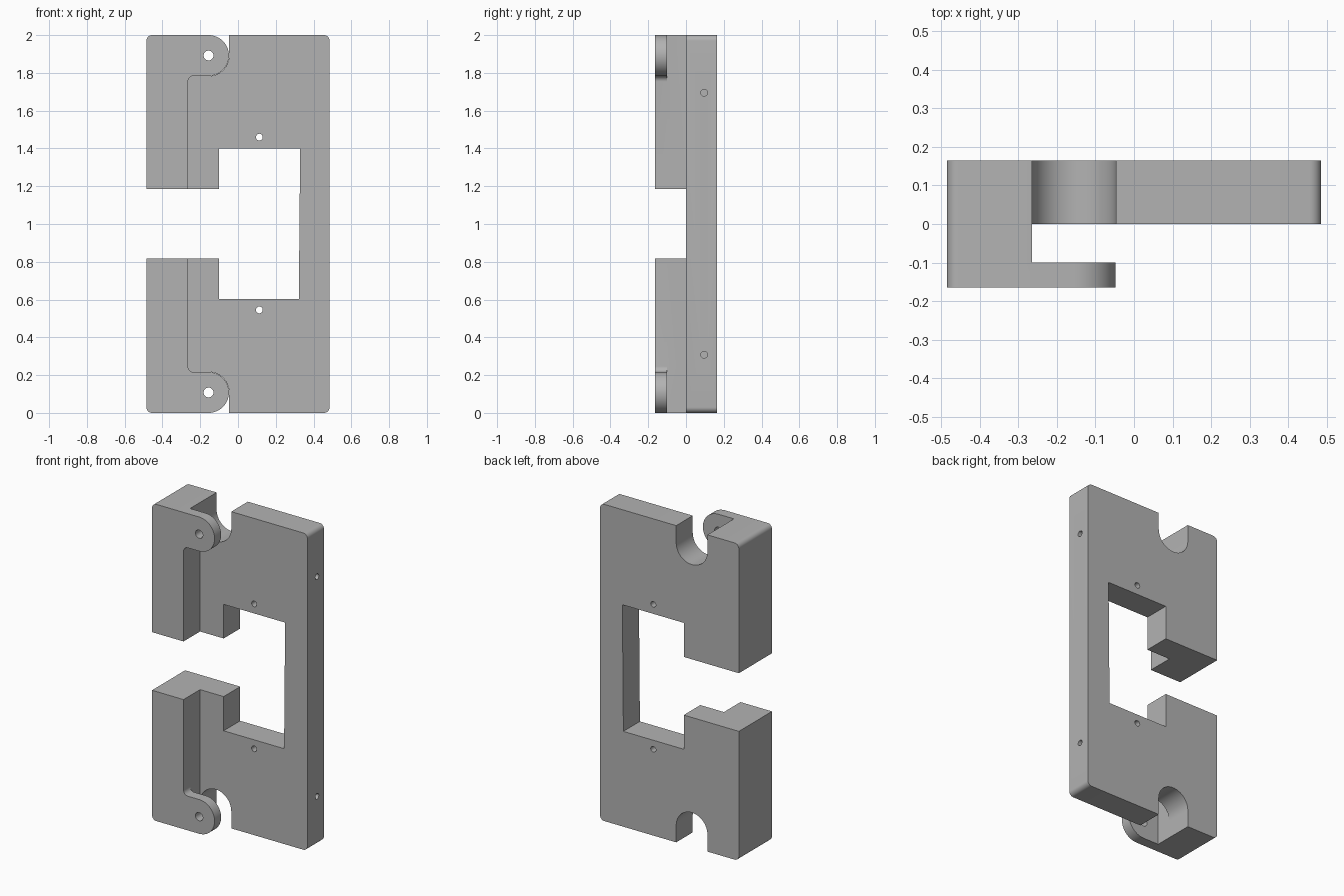
import bpy, bmesh
from math import cos, sin, radians
from mathutils import Matrix

if "Cube" in bpy.data.objects:
    bpy.data.objects.remove(bpy.data.objects["Cube"])

grey = bpy.data.materials.new("plain grey")
grey.use_nodes = True
colour = (0.45, 0.45, 0.45, 1)
grey.diffuse_color = colour
grey.node_tree.nodes["Principled BSDF"].inputs["Base Color"].default_value = colour

LEFT, RIGHT, DEPTH = -0.485, 0.485, 0.165
STEP, LUG_X, LUG_Z, LUG_R = -0.265, -0.156, 1.892, 0.108
FILLET = 0.03


def arc(cx, cz, r, start, end, steps=16):
    angles = [radians(start + (end - start) * i / steps) for i in range(steps + 1)]
    return [(cx + r * cos(a), cz + r * sin(a)) for a in angles]


def flip(points):
    """Mirror a path top to bottom, reversed so it continues the outline."""
    return [(x, 2 - z) for x, z in reversed(points)]


def extrude(name, points, y0, y1):
    """Extrude an x-z outline between two y positions."""
    bm = bmesh.new()
    face = bm.faces.new([bm.verts.new((x, y0, z)) for x, z in points])
    new = bmesh.ops.extrude_face_region(bm, geom=[face])["geom"]
    verts = [v for v in new if isinstance(v, bmesh.types.BMVert)]
    bmesh.ops.translate(bm, verts=verts, vec=(0, y1 - y0, 0))
    bmesh.ops.recalc_face_normals(bm, faces=bm.faces)
    mesh = bpy.data.meshes.new(name)
    bm.to_mesh(mesh)
    bm.free()
    obj = bpy.data.objects.new(name, mesh)
    obj.data.materials.append(grey)
    bpy.context.collection.objects.link(obj)
    return obj


# Full block with rounded outer corners
top = (arc(RIGHT - FILLET, 2 - FILLET, FILLET, 0, 90, 8)
       + arc(LEFT + FILLET, 2 - FILLET, FILLET, 90, 180, 8))
body = extrude("hinge_bracket", top + flip(top), -DEPTH, DEPTH)

# Recess behind the lugs
cutters = [extrude("recess_cutter", [(STEP, -1), (1, -1), (1, 3), (STEP, 3)], -0.1, 0)]

# Space in front of the plate, leaving two rounded lugs
lug = ([(1, 2.1), (LUG_X, 2.1)] + arc(LUG_X, LUG_Z, LUG_R, 90, -90, 32)
       + arc(STEP + FILLET, LUG_Z - LUG_R - FILLET, FILLET, 90, 180, 8))
cutters.append(extrude("lug_cutter", lug + flip(lug), -0.3, -0.05))

# Round-ended slots in the plate
slot = [(STEP, 2.1)] + arc(LUG_X, LUG_Z, -STEP + LUG_X, 180, 360, 32) + [(2 * LUG_X - STEP, 2.1)]
for points in (slot, flip(slot)):
    cutters.append(extrude("slot_cutter", points, -0.05, 0.3))

# Window with its side opening
window = [(-0.7, 0.818), (-0.1, 0.818), (-0.1, 0.602), (0.322, 0.602),
          (0.329, 1.4), (-0.1, 1.4), (-0.1, 1.185), (-0.7, 1.185)]
cutters.append(extrude("window_cutter", window, -0.3, 0.3))

# Lug holes, plate holes and blind side holes
for z in (LUG_Z, 2 - LUG_Z):
    cutters.append(extrude("lug_hole_cutter", arc(LUG_X, z, 0.026, 0, 345, 23), -0.3, -0.05))
for z in (1.46, 0.545):
    cutters.append(extrude("plate_hole_cutter", arc(0.113, z, 0.018, 0, 345, 23), -0.05, 0.3))
for z in (1.695, 0.308):
    hole = extrude("side_hole_cutter", arc(0, 0, 0.018, 0, 345, 23), -0.6, -0.38)
    hole.data.transform(Matrix.Translation((0, 0.096, z)) @ Matrix.Rotation(radians(90), 4, "Z"))
    cutters.append(hole)

bpy.ops.object.select_all(action="DESELECT")
bpy.context.view_layer.objects.active = body
body.select_set(True)
for cutter in cutters:
    cutter.hide_render = True
    mod = body.modifiers.new("cut", "BOOLEAN")
    mod.operation, mod.solver, mod.object = "DIFFERENCE", "EXACT", cutter
    bpy.ops.object.modifier_apply(modifier=mod.name)
    bpy.data.objects.remove(cutter)

bpy.ops.object.shade_smooth_by_angle(angle=radians(30))
